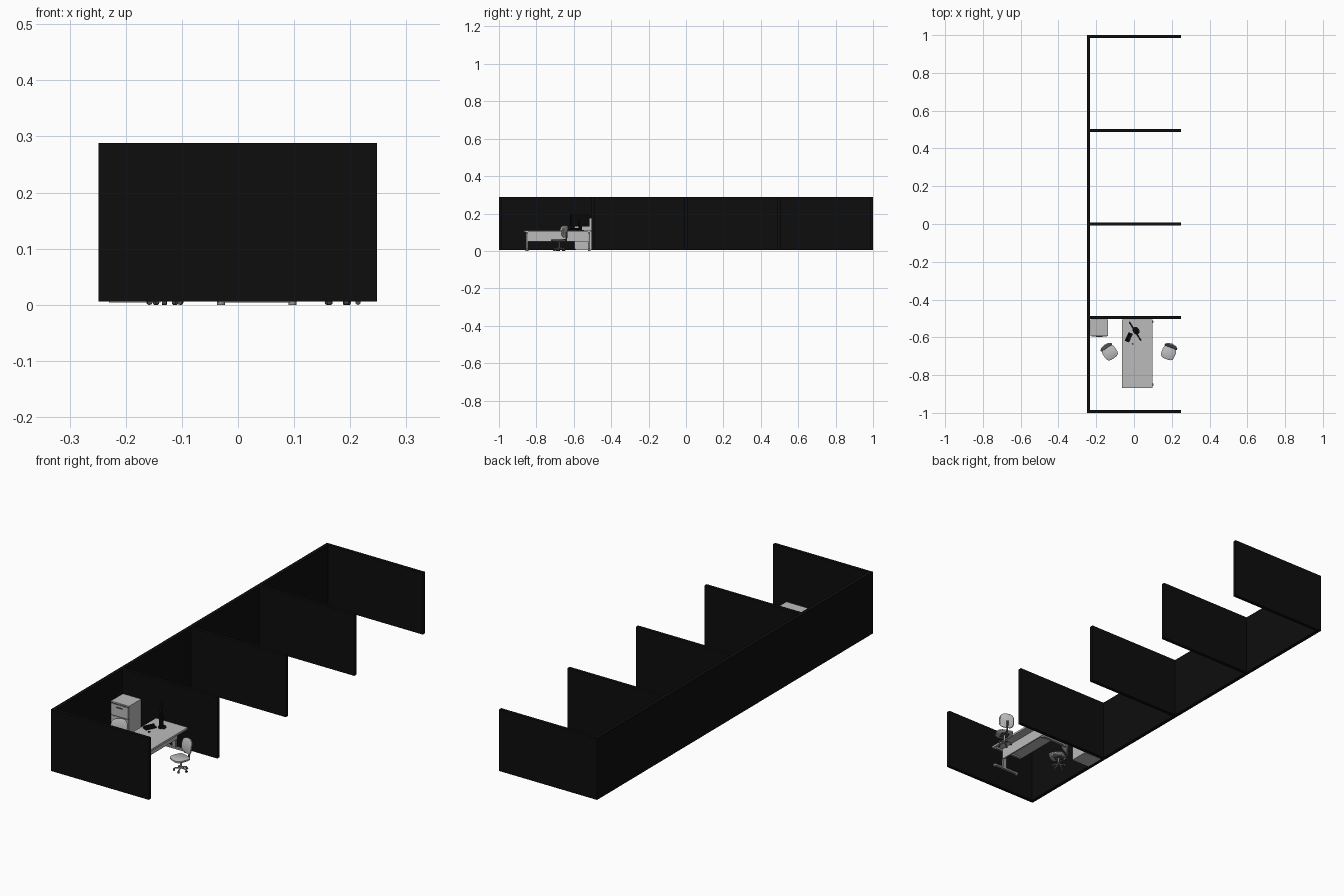
import bpy, bmesh, math
from mathutils import Matrix, Vector

if "Cube" in bpy.data.objects:
    bpy.data.objects.remove(bpy.data.objects["Cube"], do_unlink=True)


def material(name, value):
    m = bpy.data.materials.new(name)
    m.use_nodes = True
    colour = (value, value, value, 1)
    m.diffuse_color = colour
    m.node_tree.nodes["Principled BSDF"].inputs["Base Color"].default_value = colour
    return m


black = material("black panel", 0.004)
light = material("light grey", 0.5)
grey = material("mid grey", 0.3)
dark = material("dark grey", 0.08)


def finish(bm, name, mat, frame=None, smooth=False):
    """Turn a bmesh into an object, placed by an optional frame."""
    if frame:
        bmesh.ops.transform(bm, matrix=frame, verts=bm.verts)
    mesh = bpy.data.meshes.new(name)
    bm.to_mesh(mesh)
    bm.free()
    mesh.materials.append(mat)
    ob = bpy.data.objects.new(name, mesh)
    bpy.context.collection.objects.link(ob)
    if smooth:
        bpy.ops.object.select_all(action='DESELECT')
        ob.select_set(True)
        bpy.context.view_layer.objects.active = ob
        bpy.ops.object.shade_smooth_by_angle(angle=math.radians(40))
    return ob


def box(name, low, high, mat, frame=None):
    bm = bmesh.new()
    low, high = Vector(low), Vector(high)
    size = Matrix.Diagonal((*(high - low), 1))
    bmesh.ops.create_cube(bm, size=1, matrix=Matrix.Translation((low + high) / 2) @ size)
    return finish(bm, name, mat, frame)


def rod(name, a, b, r, mat, frame=None, r2=None):
    a, b = Vector(a), Vector(b)
    d = b - a
    bm = bmesh.new()
    turn = d.to_track_quat('Z', 'Y').to_matrix().to_4x4()
    bmesh.ops.create_cone(bm, cap_ends=True, segments=12, radius1=r, radius2=r2 or r,
                          depth=d.length, matrix=Matrix.Translation((a + b) / 2) @ turn)
    return finish(bm, name, mat, frame, True)


def cushion(name, w, h, t, power, bend, mat, frame):
    """Rounded pad in the local XY plane, with its X sides bent towards +Z."""
    bm = bmesh.new()
    rings = []
    for scale, z in ((0.9, -t / 2), (1, -t / 4), (1, t / 4), (0.88, t / 2)):
        ring = []
        for i in range(28):
            a = math.tau * i / 28
            c, s = math.cos(a), math.sin(a)
            x = math.copysign(abs(c) ** power, c) * w / 2 * scale
            y = math.copysign(abs(s) ** power, s) * h / 2 * scale
            ring.append(bm.verts.new((x, y, z + bend * (2 * x / w) ** 2)))
        rings.append(ring)
    for r, q in zip(rings, rings[1:]):
        for i in range(28):
            j = (i + 1) % 28
            bm.faces.new((r[i], r[j], q[j], q[i]))
    bm.faces.new(rings[0][::-1])
    bm.faces.new(rings[-1])
    return finish(bm, name, mat, frame, True)


def place(x, y, z=0, angle=0):
    return Matrix.Translation((x, y, z)) @ Matrix.Rotation(math.radians(angle), 4, 'Z')


# Partition walls: one long spine and five dividers
box("spine_wall", (-0.249, -1, 0.006), (-0.232, 1, 0.288), black)
for i in range(5):
    y = -0.992 + i * 0.496
    box(f"divider_wall_{i + 1}", (-0.24, y - 0.008, 0.006), (0.248, y + 0.008, 0.288), black)

# Desk: top, modesty panel and two legs with feet
box("desk_top", (-0.063, -0.867, 0.1), (0.098, -0.505, 0.109), light)
box("desk_modesty_panel", (0.05, -0.845, 0.05), (0.056, -0.52, 0.1), light)
for side, y in (("front", -0.85), ("back", -0.518)):
    box(f"desk_{side}_foot", (-0.035, y - 0.006, 0.004), (0.1, y + 0.006, 0.012), grey)
    box(f"desk_{side}_post", (0.032, y - 0.005, 0.012), (0.05, y + 0.005, 0.092), grey)
    box(f"desk_{side}_bracket", (-0.045, y - 0.005, 0.092), (0.09, y + 0.005, 0.1), grey)
    for x in (-0.03, 0.097):
        rod(f"desk_{side}_glide", (x, y, 0), (x, y, 0.006), 0.007, grey)

# Filing cabinet with drawer fronts and handles
box("cabinet_body", (-0.23, -0.592, 0.004), (-0.138, -0.505, 0.176), light)
for i in range(3):
    z = 0.01 + i * 0.054
    box(f"cabinet_drawer_{i + 1}", (-0.226, -0.595, z), (-0.142, -0.592, z + 0.05), light)
    box(f"cabinet_gap_{i + 1}", (-0.229, -0.5925, z + 0.05), (-0.139, -0.592, z + 0.054), dark)
    box(f"cabinet_handle_{i + 1}", (-0.2, -0.598, z + 0.036), (-0.168, -0.595, z + 0.04), dark)

# Monitor, standing at an angle on the desk
stand = place(0.006, -0.568, 0.109, -58)
box("monitor_screen", (-0.058, -0.004, 0.021), (0.058, 0.004, 0.088), black, stand)
box("monitor_neck", (-0.009, 0.004, 0.003), (0.009, 0.01, 0.055), black, stand)
cushion("monitor_base", 0.042, 0.034, 0.004, 1, 0, black,
        stand @ Matrix.Translation((0, 0.006, 0.002)))

# Telephone and mouse
phone = place(-0.027, -0.6, 0.109, -25)
box("phone_body", (-0.012, -0.025, 0), (0.012, 0.025, 0.006), black, phone)
rod("phone_handset", (-0.007, -0.024, 0.009), (-0.007, 0.024, 0.009), 0.004, black, phone)
cushion("mouse", 0.006, 0.01, 0.004, 1, 0, black, place(-0.006, -0.635, 0.111, -58))


# Office chairs: local +y is the backrest side
def chair(name, x, y, angle):
    f = place(x, y, 0, angle)
    for i in range(5):
        a = math.tau * i / 5 + math.pi / 2
        tip = Vector((math.cos(a) * 0.029, math.sin(a) * 0.029, 0.011))
        across = Vector((-math.sin(a), math.cos(a), 0)) * 0.004
        hub = Vector((tip.x, tip.y, 0.0045))
        rod(f"{name}_base_arm_{i + 1}", (0, 0, 0.016), tip, 0.004, grey, f, 0.0025)
        rod(f"{name}_castor_{i + 1}", hub - across, hub + across, 0.0045, dark, f)
    rod(f"{name}_column", (0, 0, 0.012), (0, 0, 0.05), 0.0045, grey, f)
    box(f"{name}_seat_plate", (-0.017, -0.018, 0.047), (0.017, 0.018, 0.052), dark, f)
    cushion(f"{name}_seat", 0.074, 0.072, 0.012, 0.6, 0.002, light,
            f @ Matrix.Translation((0, -0.005, 0.057)))
    lean = Matrix.Translation((0, 0.036, 0.104)) @ Matrix.Rotation(math.radians(80), 4, 'X')
    cushion(f"{name}_backrest", 0.07, 0.066, 0.009, 0.7, 0.008, light, f @ lean)
    rod(f"{name}_back_support_low", (0, 0.01, 0.048), (0, 0.04, 0.053), 0.004, dark, f)
    rod(f"{name}_back_support", (0, 0.04, 0.052), (0, 0.043, 0.1), 0.004, dark, f)


chair("left_chair", 0.185, -0.677, -22)
chair("right_chair", -0.13, -0.677, 34)
